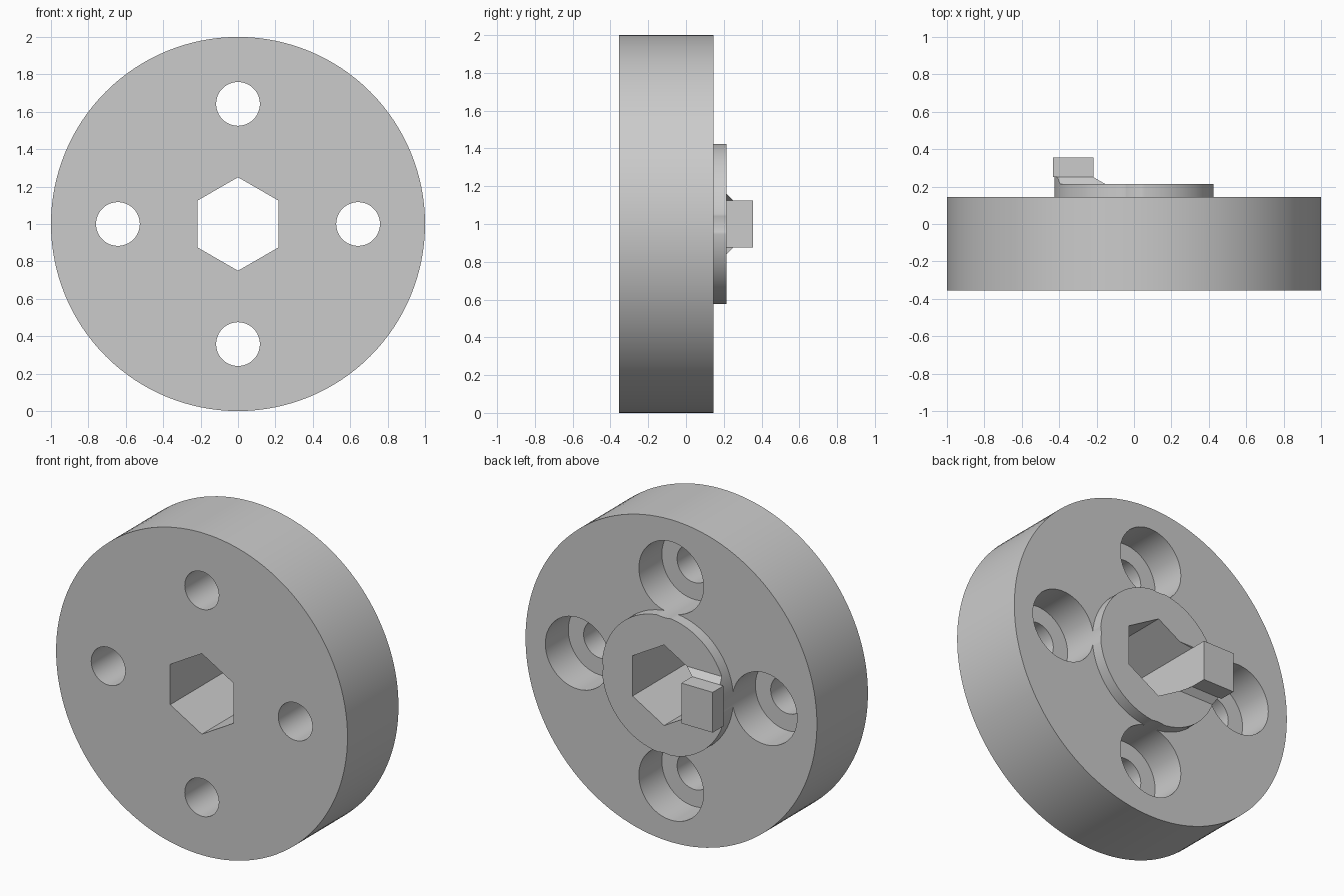
import bpy
import math
from mathutils import Vector

cube = bpy.data.objects.get("Cube")
if cube:
    bpy.data.objects.remove(cube, do_unlink=True)

# Depths along y
FRONT, BACK, BOSS_TOP, ROOT_TOP, TAB_TOP = -0.355, 0.145, 0.215, 0.25, 0.355
BORE_FLOOR = -0.08
BOSS_R, HEX_R, HOLE_R, BORE_R, HOLE_RING = 0.427, 0.25, 0.117, 0.222, 0.642
TAB_HALF = HEX_R / 2
FLAT = HEX_R * math.cos(math.radians(30))

grey = bpy.data.materials.new("plain grey")
grey.use_nodes = True
colour = (0.6, 0.6, 0.6, 1)
grey.diffuse_color = colour
grey.node_tree.nodes["Principled BSDF"].inputs["Base Color"].default_value = colour


def cylinder(name, radius, y0, y1, x=0, z=1, sides=96):
    """Cylinder whose axis runs along y."""
    bpy.ops.mesh.primitive_cylinder_add(
        vertices=sides, radius=radius, depth=y1 - y0,
        location=(x, (y0 + y1) / 2, z), rotation=(math.pi / 2, 0, 0))
    ob = bpy.context.object
    ob.name = name
    bpy.ops.object.transform_apply(location=True, rotation=True, scale=True)
    return ob


def prism(name, profile, x0, x1):
    """Extrude a (y, z) profile along x."""
    n = len(profile)
    verts = [Vector((x, y, z)) for x in (x0, x1) for y, z in profile]
    faces = [list(range(n))[::-1], list(range(n, 2 * n))]
    faces += [[i, (i + 1) % n, (i + 1) % n + n, i + n] for i in range(n)]
    mesh = bpy.data.meshes.new(name)
    mesh.from_pydata(verts, [], faces)
    ob = bpy.data.objects.new(name, mesh)
    bpy.context.collection.objects.link(ob)
    bpy.context.view_layer.objects.active = ob
    bpy.ops.object.mode_set(mode="EDIT")
    bpy.ops.mesh.select_all(action="SELECT")
    bpy.ops.mesh.normals_make_consistent(inside=False)
    bpy.ops.object.mode_set(mode="OBJECT")
    return ob


def carve(ob, cutter, operation="DIFFERENCE"):
    mod = ob.modifiers.new("carve", "BOOLEAN")
    mod.object, mod.operation, mod.solver = cutter, operation, "EXACT"
    bpy.context.view_layer.objects.active = ob
    bpy.ops.object.modifier_apply(modifier=mod.name)


# Main parts
disc = cylinder("disc", 1, FRONT, BACK, sides=128)
boss = cylinder("raised_boss", BOSS_R, BACK, BOSS_TOP)

# Flared root of the tab, trimmed to the boss outline
flare = TAB_HALF + ROOT_TOP - BOSS_TOP
root = prism("tab_root", [(BOSS_TOP, 1 - flare), (BOSS_TOP, 1 + flare),
                          (ROOT_TOP, 1 + TAB_HALF), (ROOT_TOP, 1 - TAB_HALF)],
             -0.6, -0.05)
# Square driving tab, flush with one flat of the socket
tab = prism("drive_tab", [(ROOT_TOP, 1 - TAB_HALF), (ROOT_TOP, 1 + TAB_HALF),
                          (TAB_TOP, 1 + TAB_HALF), (TAB_TOP, 1 - TAB_HALF)],
            -0.432, -FLAT)

# Helpers: boss outline, hex socket, four bolt holes with counterbores
outline = cylinder("outline_helper", BOSS_R, 0, 0.5)
socket = cylinder("socket_cutter", HEX_R, -1, 1, sides=6)
holes, bores = [], []
for i in range(4):
    a = i * math.pi / 2
    x, z = HOLE_RING * math.cos(a), 1 + HOLE_RING * math.sin(a)
    holes.append(cylinder("hole_cutter", HOLE_R, -1, 0.1, x, z, 48))
    bores.append(cylinder("bore_cutter", BORE_R, BORE_FLOOR, 0.3, x, z, 64))

carve(root, outline, "INTERSECT")
for part in (disc, boss, root):
    carve(part, socket)
for cutter in holes:
    carve(disc, cutter)
for cutter in bores:
    carve(disc, cutter)
    carve(boss, cutter)
carve(root, bores[2])

for helper in [outline, socket] + holes + bores:
    bpy.data.objects.remove(helper, do_unlink=True)

# Shading and colour
for part in (disc, boss, root, tab):
    part.data.materials.clear()
    part.data.materials.append(grey)
    bpy.ops.object.select_all(action="DESELECT")
    part.select_set(True)
    bpy.context.view_layer.objects.active = part
    bpy.ops.object.shade_smooth_by_angle(angle=math.radians(30))
